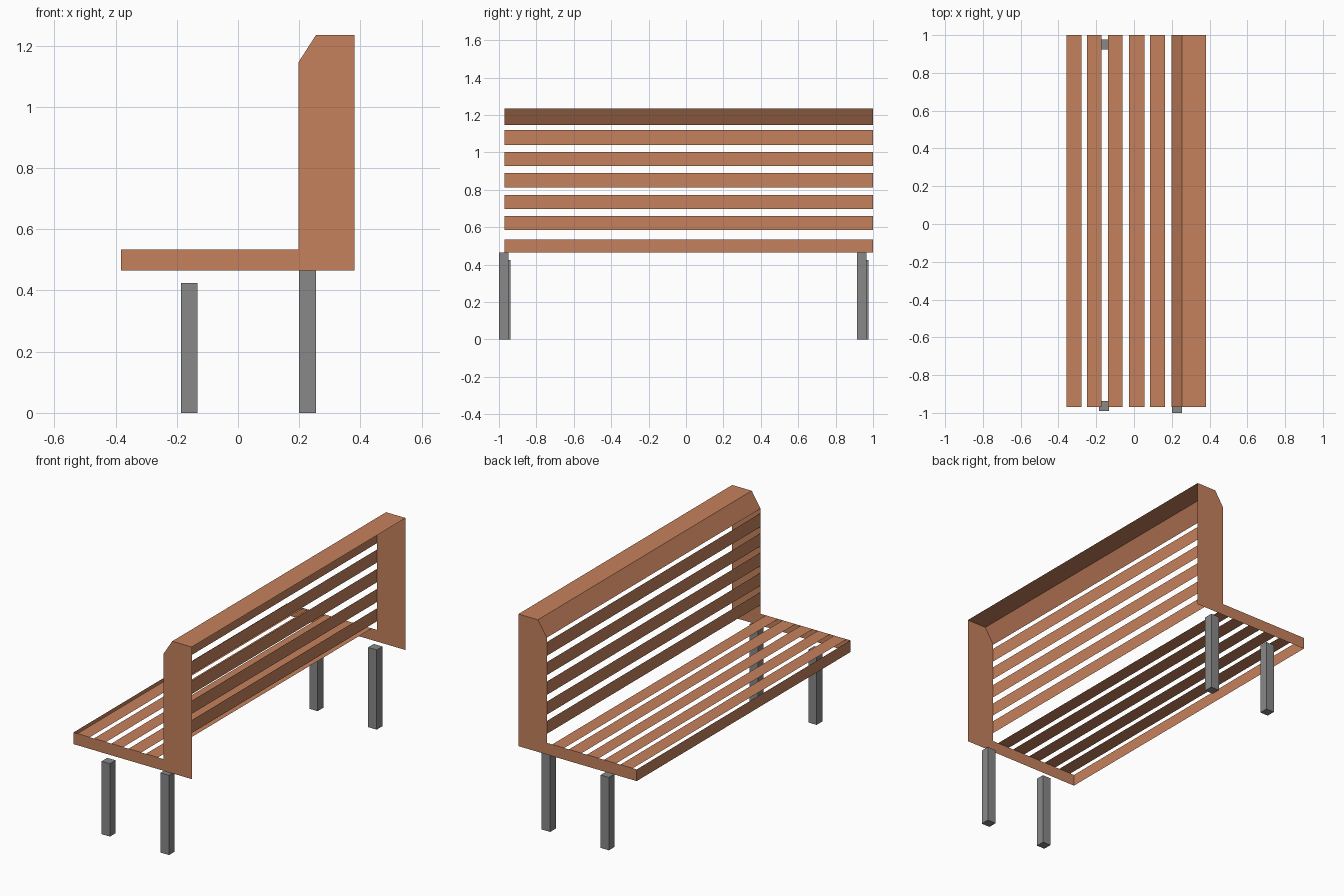
import bpy
import bmesh

if "Cube" in bpy.data.objects:
    bpy.data.objects.remove(bpy.data.objects["Cube"])

Y0, Y1 = -0.97, 1.0             # ends of the bench
SEAT_LOW, SEAT_TOP = 0.465, 0.533


def material(name, rgb):
    m = bpy.data.materials.new(name)
    m.diffuse_color = (*rgb, 1.0)
    m.use_nodes = True
    m.node_tree.nodes["Principled BSDF"].inputs["Base Color"].default_value = m.diffuse_color
    return m


wood = material("warm wood", (0.56, 0.22, 0.107))
metal = material("grey metal", (0.25, 0.25, 0.25))


def make(name, bm, mat):
    me = bpy.data.meshes.new(name)
    bm.to_mesh(me)
    bm.free()
    me.materials.append(mat)
    ob = bpy.data.objects.new(name, me)
    bpy.context.collection.objects.link(ob)
    return ob


def sheet(name, path):
    """Thin board: an x-z path swept along the length of the bench."""
    bm = bmesh.new()
    a = [bm.verts.new((x, Y0, z)) for x, z in path]
    b = [bm.verts.new((x, Y1, z)) for x, z in path]
    for i in range(len(path) - 1):
        bm.faces.new((a[i], a[i + 1], b[i + 1], b[i]))
    return make(name, bm, wood)


# End panels: L-shaped profile with a clipped top corner
profile = [(-0.382, SEAT_LOW), (0.381, SEAT_LOW), (0.381, 1.235),
           (0.255, 1.235), (0.198, 1.146), (0.198, SEAT_TOP),
           (-0.382, SEAT_TOP)]
for name, y, flip in (("near_end_panel", Y0, False), ("far_end_panel", Y1, True)):
    bm = bmesh.new()
    vs = [bm.verts.new((x, y, z)) for x, z in profile]
    bm.faces.new(vs[::-1] if flip else vs)
    make(name, bm, wood)

# Front rail of the seat and folded top rail of the backrest
sheet("seat_front_rail", [(-0.382, SEAT_TOP), (-0.382, SEAT_LOW)])
sheet("back_top_rail", [(0.381, 1.235), (0.255, 1.235), (0.198, 1.146)])

# Seat slats
for i, (xa, xb) in enumerate([(-0.357, -0.277), (-0.25, -0.172), (-0.138, -0.061),
                              (-0.027, 0.055), (0.085, 0.163)]):
    sheet(f"seat_slat_{i + 1}", [(xb, SEAT_TOP), (xa, SEAT_TOP)])

# Backrest slats
for i, (za, zb) in enumerate([(0.585, 0.66), (0.697, 0.773), (0.812, 0.89),
                              (0.927, 1.003), (1.04, 1.12)]):
    sheet(f"back_slat_{i + 1}", [(0.198, zb), (0.198, za)])

# Square legs
for name, x0, x1, height, starts in (
        ("front_leg", -0.186, -0.133, 0.425, (-0.99, 0.924)),
        ("rear_leg", 0.2, 0.255, 0.465, (-1.0, 0.914))):
    for side, y in zip(("near", "far"), starts):
        bm = bmesh.new()
        bmesh.ops.create_cube(bm, size=1.0)
        bmesh.ops.scale(bm, vec=(x1 - x0, 0.052, height), verts=bm.verts)
        bmesh.ops.translate(bm, vec=((x0 + x1) / 2, y + 0.026, height / 2),
                            verts=bm.verts)
        make(f"{side}_{name}", bm, metal)
